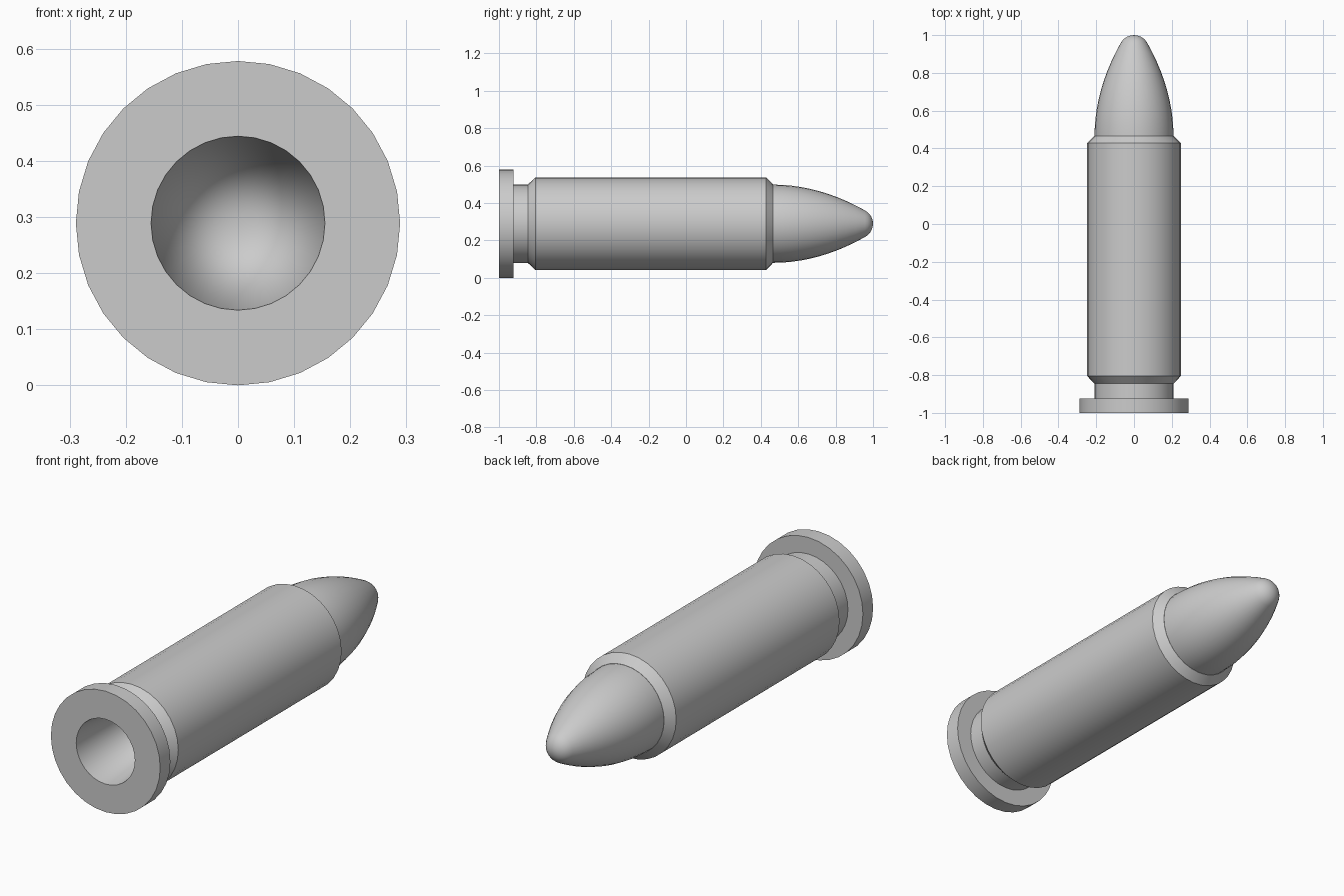
import bpy, bmesh, math

if "Cube" in bpy.data.objects:
    bpy.data.objects.remove(bpy.data.objects["Cube"])

SIDES = 32
AXIS_Z = 0.289

grey = bpy.data.materials.new("plain grey")
grey.diffuse_color = (0.6, 0.6, 0.6, 1)
grey.use_nodes = True
grey.node_tree.nodes["Principled BSDF"].inputs["Base Color"].default_value = grey.diffuse_color


def lathe(name, profile):
    """Spin (y, radius) points round the long axis; radius 0 makes a pole."""
    bm = bmesh.new()
    rings = []
    for y, r in profile:
        if r == 0:
            rings.append([bm.verts.new((0, y, AXIS_Z))] * SIDES)
        else:
            rings.append([bm.verts.new((r * math.sin(2 * math.pi * i / SIDES), y,
                                        AXIS_Z + r * math.cos(2 * math.pi * i / SIDES)))
                          for i in range(SIDES)])
    for a, b in zip(rings, rings[1:]):
        for i in range(SIDES):
            j = (i + 1) % SIDES
            quad = list(dict.fromkeys((a[i], b[i], b[j], a[j])))
            bm.faces.new(quad)
    bmesh.ops.recalc_face_normals(bm, faces=bm.faces)
    mesh = bpy.data.meshes.new(name)
    bm.to_mesh(mesh)
    bm.free()
    mesh.materials.append(grey)
    obj = bpy.data.objects.new(name, mesh)
    bpy.context.collection.objects.link(obj)
    bpy.ops.object.select_all(action='DESELECT')
    obj.select_set(True)
    bpy.context.view_layer.objects.active = obj
    bpy.ops.object.shade_smooth_by_angle(angle=math.radians(30))
    return obj


# Casing: conical bore, rim, groove, chamfered body, closed mouth
lathe("casing", [(0.2, 0), (-1, 0.155), (-1, 0.289), (-0.923, 0.289),
                 (-0.923, 0.21), (-0.845, 0.21), (-0.805, 0.248),
                 (0.428, 0.248), (0.465, 0.21), (0.465, 0)])

# Nose: curved taper blending into a rounded tip
nose = [(0.45, 0), (0.45, 0.209)]
for i in range(11):
    y = 0.465 + (0.957 - 0.465) * i / 10
    nose.append((y, 0.209 - 0.57 * (y - 0.465) ** 2))
for deg in (40, 52, 64, 77):
    a = math.radians(deg)
    nose.append((0.92 + 0.08 * math.sin(a), 0.08 * math.cos(a)))
nose.append((1.0, 0))
lathe("nose", nose)
